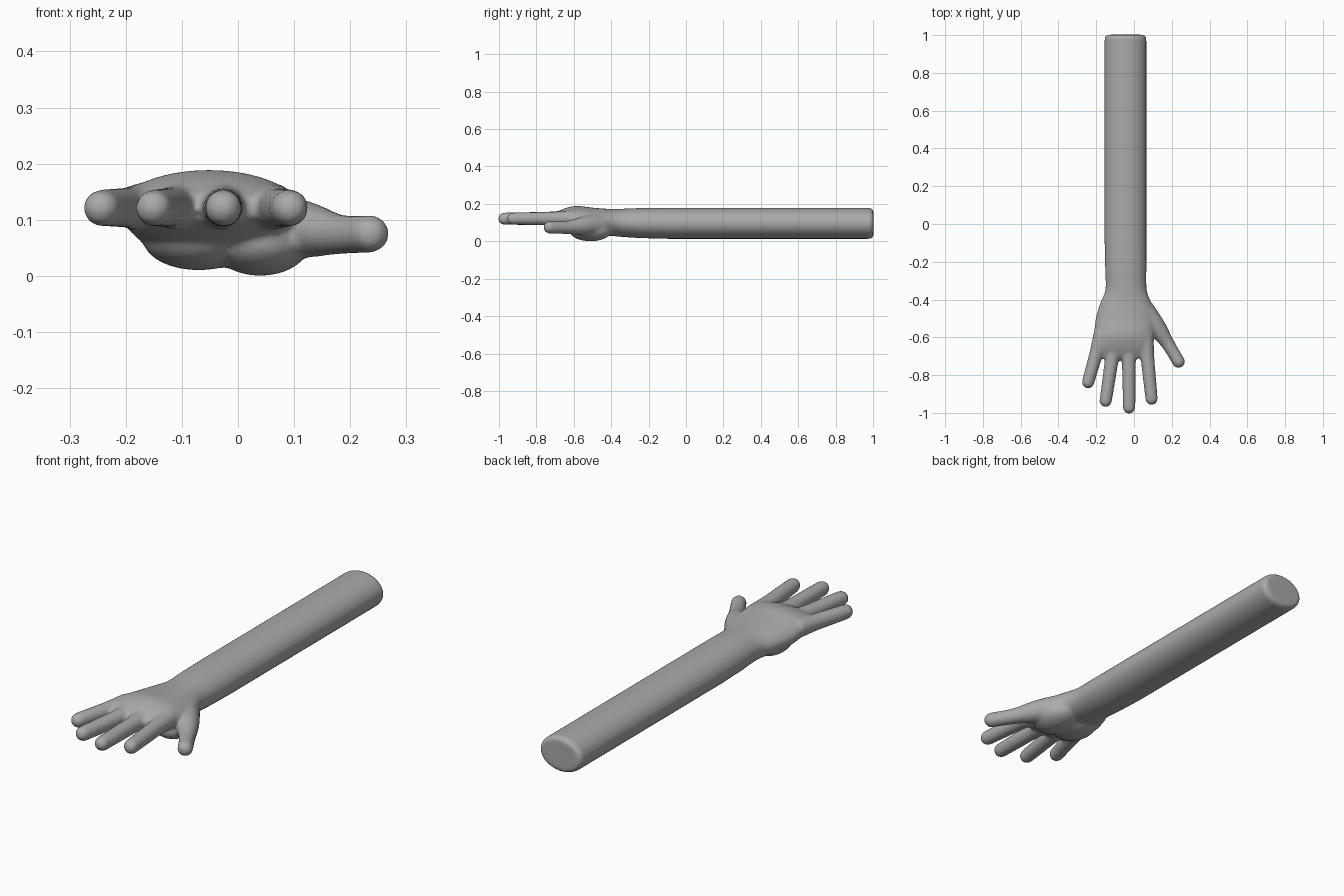
import bpy, bmesh
from math import sin, cos, pi, sqrt
from mathutils import Vector, Matrix

cube = bpy.data.objects.get("Cube")
if cube:
    bpy.data.objects.remove(cube)

SIDES = 32
bm = bmesh.new()


def smooth_path(rows, steps=5):
    """Catmull-Rom interpolation through rows of numbers."""
    rows = [Vector(r) for r in rows]
    ext = [rows[0]] + rows + [rows[-1]]
    out = []
    for a, b, c, d in zip(ext, ext[1:], ext[2:], ext[3:]):
        for i in range(steps):
            t = i / steps
            out.append(b + (c - a) * (t / 2) + (2*a - 5*b + 4*c - d) * (t*t / 2)
                       + (3*b - a - 3*c + d) * (t**3 / 2))
    return out + [rows[-1]]


def loft(rings):
    """Skin closed rings given as (centre, half-axis u, half-axis v)."""
    loops = []
    for c, u, v in rings:
        loops.append([bm.verts.new(c + u * cos(2*pi*i/SIDES) + v * sin(2*pi*i/SIDES))
                      for i in range(SIDES)])
    for a, b in zip(loops, loops[1:]):
        for i in range(SIDES):
            j = (i + 1) % SIDES
            bm.faces.new((a[i], a[j], b[j], b[i]))
    bm.faces.new(loops[0][::-1])
    bm.faces.new(loops[-1])


def digit(rows):
    """Tapered round finger; rows are x, y, z, radius, with a domed tip."""
    pts = smooth_path(rows)
    axis = (pts[-1].xyz - pts[0].xyz).normalized()
    u = axis.cross(Vector((0, 0, 1))).normalized()
    v = axis.cross(u)
    rings = [(p.xyz, u * p.w, v * p.w) for p in pts]
    tip = pts[-1]
    for k in range(1, 8):
        s = sin(k * pi / 16)
        r = tip.w * sqrt(1 - s * s)
        rings.append((tip.xyz + axis * tip.w * s, u * r, v * r))
    loft(rings)


def pad(centre, radii):
    """Soft mound of flesh under the palm."""
    m = Matrix.Translation(centre) @ Matrix.Diagonal((*radii, 1))
    bmesh.ops.create_uvsphere(bm, u_segments=32, v_segments=20, radius=1, matrix=m)


# Forearm, wrist and palm: y, left edge, right edge, bottom, top
sections = [
    (-0.25, -0.153, 0.066, 0.017, 0.178),
    (-0.35, -0.152, 0.068, 0.024, 0.174),
    (-0.42, -0.180, 0.092, 0.030, 0.174),
    (-0.50, -0.203, 0.110, 0.032, 0.180),
    (-0.59, -0.212, 0.108, 0.050, 0.189),
    (-0.66, -0.208, 0.100, 0.074, 0.172),
    (-0.71, -0.175, 0.075, 0.098, 0.145),
]
arm = [(1.002, -0.144, 0.054, 0.025, 0.167), (0.988, -0.156, 0.066, 0.013, 0.179),
       (-0.10, -0.156, 0.066, 0.013, 0.179)]
body = [Vector(r) for r in arm] + smooth_path(sections)
loft([(Vector(((a + b) / 2, y, (lo + hi) / 2)),
       Vector(((b - a) / 2, 0, 0)), Vector((0, 0, (hi - lo) / 2)))
      for y, a, b, lo, hi in body])

# Thumb-side and little-finger-side palm mounds
pad((0.040, -0.51, 0.058), (0.088, 0.115, 0.058))
pad((-0.070, -0.51, 0.065), (0.100, 0.115, 0.055))

# Fingers: knuckle position and tip centre
for kx, ky, tx, ty in [(-0.170, -0.58, -0.243, -0.838), (-0.103, -0.62, -0.150, -0.937),
                       (-0.028, -0.62, -0.026, -0.972), (0.060, -0.60, 0.093, -0.926)]:
    a, b = Vector((kx, ky, 0.122)), Vector((tx, ty, 0.121))
    digit([(*a, 0.044), (*a.lerp(b, 0.35), 0.037),
           (*a.lerp(b, 0.65), 0.035), (*b, 0.033)])

# Thumb
digit([(0.045, -0.45, 0.090, 0.060), (0.118, -0.545, 0.083, 0.051),
       (0.180, -0.635, 0.074, 0.036), (0.236, -0.729, 0.075, 0.034)])

bmesh.ops.recalc_face_normals(bm, faces=bm.faces[:])
mesh = bpy.data.meshes.new("arm_and_hand")
bm.to_mesh(mesh)
bm.free()
obj = bpy.data.objects.new("arm_and_hand", mesh)
bpy.context.collection.objects.link(obj)

# Plain grey surface
grey = bpy.data.materials.new("plain_grey")
grey.use_nodes = True
colour = (0.4, 0.4, 0.4, 1)
grey.diffuse_color = colour
grey.node_tree.nodes["Principled BSDF"].inputs["Base Color"].default_value = colour
mesh.materials.append(grey)

# Fuse the parts into one soft skin
fuse = obj.modifiers.new("fuse", 'REMESH')
fuse.mode = 'VOXEL'
fuse.voxel_size = 0.007
fuse.use_smooth_shade = True
soft = obj.modifiers.new("soften", 'SMOOTH')
soft.factor = 0.5
soft.iterations = 14
